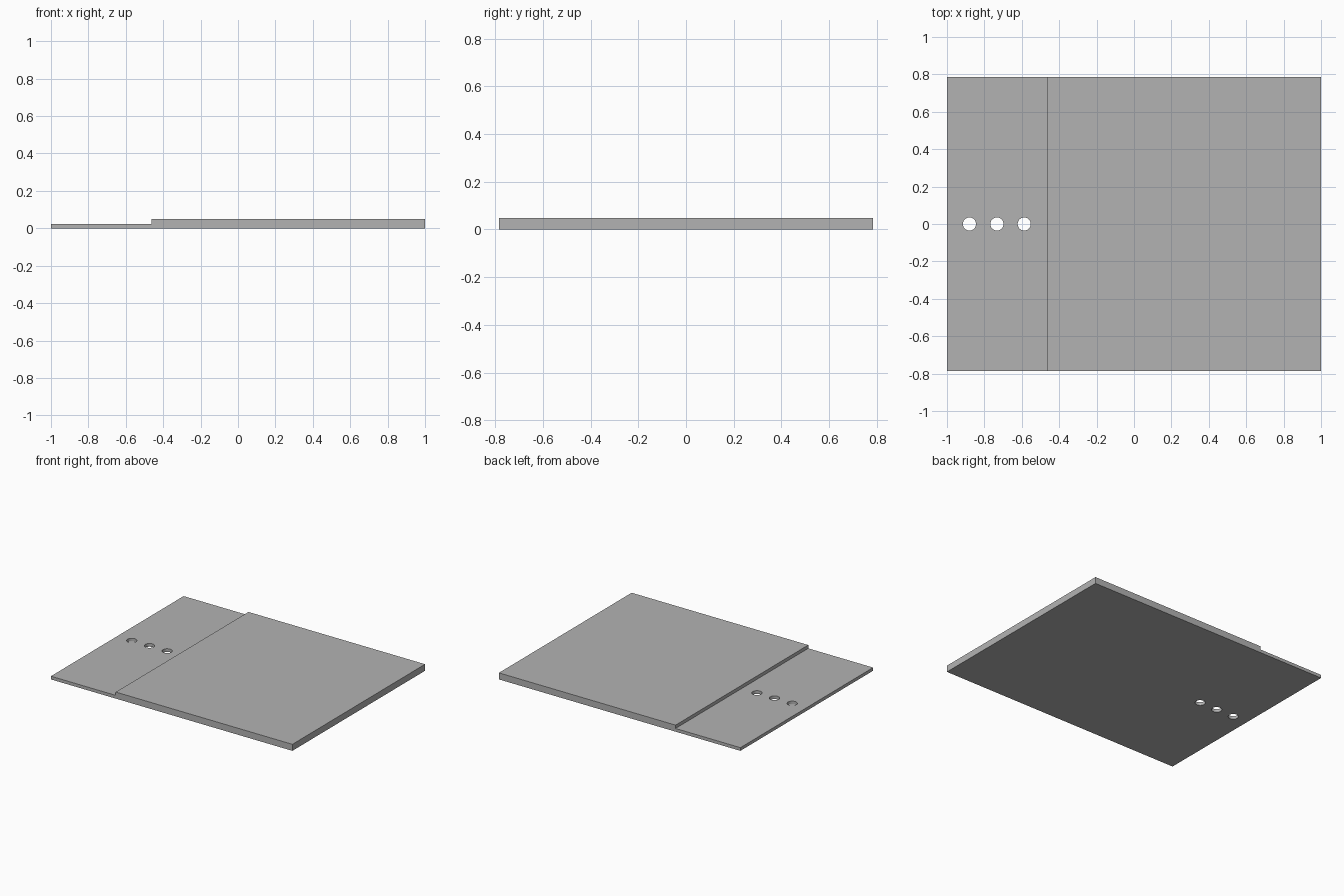
import bpy
import bmesh

# Remove the default object
cube = bpy.data.objects.get("Cube")
if cube:
    bpy.data.objects.remove(cube, do_unlink=True)

HALF_DEPTH = 0.785
STEP_X = -0.463
THIN, THICK = 0.024, 0.049
HOLE_XS = (-0.88, -0.733, -0.587)
HOLE_RADIUS = 0.035

grey = bpy.data.materials.new("plain grey")
grey.use_nodes = True
colour = (0.45, 0.45, 0.45, 1)
grey.diffuse_color = colour
grey.node_tree.nodes["Principled BSDF"].inputs["Base Color"].default_value = colour


def add_object(name, bm):
    bmesh.ops.recalc_face_normals(bm, faces=bm.faces)
    mesh = bpy.data.meshes.new(name)
    bm.to_mesh(mesh)
    bm.free()
    mesh.materials.append(grey)
    obj = bpy.data.objects.new(name, mesh)
    bpy.context.collection.objects.link(obj)
    return obj


# Stepped plate: side profile extruded front to back
profile = [(-1, 0), (1, 0), (1, THICK), (STEP_X, THICK), (STEP_X, THIN), (-1, THIN)]
bm = bmesh.new()
face = bm.faces.new([bm.verts.new((x, -HALF_DEPTH, z)) for x, z in profile])
extruded = bmesh.ops.extrude_face_region(bm, geom=[face])["geom"]
verts = [v for v in extruded if isinstance(v, bmesh.types.BMVert)]
bmesh.ops.translate(bm, verts=verts, vec=(0, 2 * HALF_DEPTH, 0))
plate = add_object("stepped_plate", bm)

# Row of round holes through the thin end
bm = bmesh.new()
for x in HOLE_XS:
    hole = bmesh.ops.create_cone(bm, cap_ends=True, segments=48, depth=0.2,
                                 radius1=HOLE_RADIUS, radius2=HOLE_RADIUS)
    bmesh.ops.translate(bm, verts=hole["verts"], vec=(x, 0, 0))
cutter = add_object("hole_cutter", bm)

cut = plate.modifiers.new("holes", 'BOOLEAN')
cut.operation = 'DIFFERENCE'
cut.solver = 'EXACT'
cut.object = cutter

# Apply the cut, then discard the cutter
bpy.ops.object.select_all(action='DESELECT')
bpy.context.view_layer.objects.active = plate
plate.select_set(True)
bpy.ops.object.modifier_apply(modifier=cut.name)
bpy.data.objects.remove(cutter, do_unlink=True)
bpy.ops.object.shade_smooth_by_angle()
